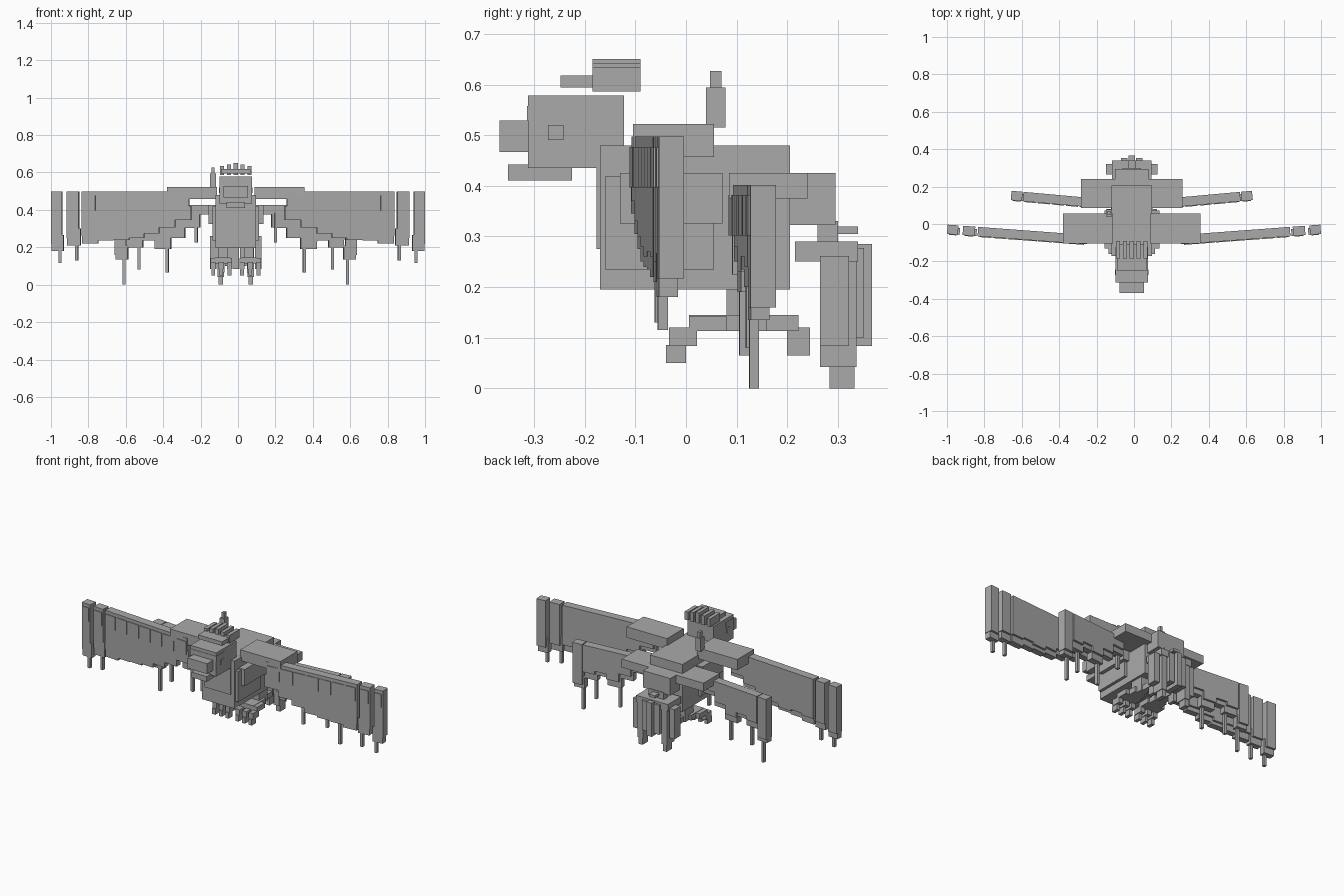
import bpy, bmesh, math
from mathutils import Matrix, Vector

if "Cube" in bpy.data.objects:
    bpy.data.objects.remove(bpy.data.objects["Cube"])

grey = bpy.data.materials.new("plain grey")
grey.use_nodes = True
grey.diffuse_color = (0.4, 0.4, 0.4, 1)
grey.node_tree.nodes["Principled BSDF"].inputs["Base Color"].default_value = (0.4, 0.4, 0.4, 1)

C = -0.012  # body centre line


def boxes(name, specs, turn=0.0):
    """One object from boxes (x0, x1, y0, y1, z0, z1), each turned about its own upright axis."""
    bm = bmesh.new()
    for x0, x1, y0, y1, z0, z1 in specs:
        mid = Vector(((x0 + x1) / 2, (y0 + y1) / 2, (z0 + z1) / 2))
        size = (abs(x1 - x0), y1 - y0, z1 - z0, 1)
        m = Matrix.Translation(mid) @ Matrix.Rotation(turn, 4, 'Z') @ Matrix.Diagonal(size)
        bmesh.ops.create_cube(bm, size=1, matrix=m)
    me = bpy.data.meshes.new(name)
    bm.to_mesh(me)
    bm.free()
    me.materials.append(grey)
    ob = bpy.data.objects.new(name, me)
    bpy.context.collection.objects.link(ob)
    return ob


def mid(name, half, *yz):
    return boxes(name, [(C - half, C + half, *yz)])


# Body and head
mid("body", 0.108, -0.17, 0.205, 0.195, 0.48)
mid("breast_plate", 0.085, -0.177, -0.16, 0.275, 0.435)
mid("tail_base", 0.09, 0.18, 0.295, 0.323, 0.425)
mid("head", 0.086, -0.312, -0.122, 0.435, 0.578)
mid("upper_beak", 0.065, -0.368, -0.30, 0.467, 0.529)
mid("lower_beak", 0.05, -0.352, -0.225, 0.41, 0.442)
mid("brow", 0.088, -0.314, -0.235, 0.529, 0.558)

# Crest: a flat plate crossed by five ridges
mid("crest_plate", 0.08, -0.248, -0.107, 0.594, 0.618)
boxes("crest_feathers", [(C + i * 0.037 - 0.011, C + i * 0.037 + 0.011, -0.185, -0.09,
                          0.586, 0.65 - 0.008 * abs(i)) for i in range(-2, 3)])

# Perched post on the right shoulder
boxes("shoulder_post", [(-0.15, -0.118, 0.04, 0.078, 0.515, 0.594),
                        (-0.142, -0.126, 0.047, 0.07, 0.594, 0.627)])

# Front wing slats from tip to root: inner x, outer x, bottom of panel, bottom of lower step, spike (0 = none)
FRONT = [(0.94, 0.998, 0.217, 0.18, 0.115),
         (0.85, 0.915, 0.25, 0.21, 0.13),
         (0.755, 0.835, 0.26, 0.22, 0),
         (0.675, 0.76, 0.27, 0.235, 0),
         (0.59, 0.68, 0.26, 0.24, 0),
         (0.51, 0.60, 0.28, 0.25, 0),
         (0.43, 0.52, 0.30, 0.275, 0),
         (0.345, 0.44, 0.33, 0.305, 0),
         (0.26, 0.355, 0.37, 0.345, 0)]
# Hind wing slats, measured from the centre line
HIND = [(0.585, 0.645, 0.16, 0.135, 0.0),
        (0.505, 0.58, 0.24, 0.20, 0.08),
        (0.43, 0.51, 0.26, 0.235, None),
        (0.355, 0.435, 0.23, 0.19, 0.065),
        (0.28, 0.36, 0.28, 0.25, None),
        (0.20, 0.285, 0.335, 0.305, 0.225)]


def wing(name, slats, side, centre, top, y_at, slope):
    panels, steps, spikes, coverts = [], [], [], []
    for a, b, z1, z2, z3 in slats:
        y = y_at(a + (b - a) / 2)
        x0, x1 = sorted((centre + side * a, centre + side * b))
        panels.append((x0, x1, y - 0.025, y + 0.025, z1, top))
        inner = side * 0.012
        steps.append((x0 + 0.003 - max(inner, 0), x1 - 0.003 - min(inner, 0),
                      y - 0.025, y + 0.012, z2, z1 + 0.05))
        coverts.append((x0 + 0.008, x1 - 0.008, y - 0.029, y - 0.02, top - 0.10, top - 0.02))
        if z3 is not None and z3 < z2 and (z3 > 0 or z2 < 0.17):
            sx = centre + side * (a + 0.012)
            spikes.append((sx - 0.008, sx + 0.008, y - 0.025, y - 0.006, z3, z2 + 0.02))
    for part, specs in (("panels", panels), ("steps", steps), ("spikes", spikes), ("coverts", coverts)):
        boxes(f"{name}_{part}", specs, side * math.atan(slope))


for side, tag in ((1, "left"), (-1, "right")):
    def pair(name, *specs):
        boxes(f"{tag}_{name}", [(C + side * a, C + side * b, *r) for a, b, *r in specs])

    # Eyes and flank pads
    pair("eye", (0.08, 0.09, -0.273, -0.242, 0.49, 0.52))
    pair("flank", (0.10, 0.125, -0.16, 0.055, 0.235, 0.418),
         (0.10, 0.147, -0.13, 0.072, 0.325, 0.425))

    # Shoulders and wings
    pair("front_shoulder", (0.10, 0.367, -0.105, 0.055, 0.457, 0.522))
    pair("hind_shoulder", (0.08, 0.272, 0.085, 0.24, 0.375, 0.425))
    wing(f"{tag}_front_wing", FRONT, side, 0, 0.497,
         lambda x: -0.083 + (x - 0.26) * 0.074, 0.074)
    wing(f"{tag}_hind_wing", HIND, side, C, 0.402,
         lambda x: 0.118 + (x - 0.26) * 0.09, 0.09)

    # Leg, foot, and clawed toes
    pair("leg", (0.045, 0.095, 0.08, 0.16, 0.113, 0.2))
    pair("foot", (0.03, 0.11, 0.006, 0.125, 0.113, 0.145))
    for i in range(3):
        x = 0.033 + i * 0.044
        pair(f"toe_{i + 1}", (x - 0.014, x + 0.014, -0.034, 0.022, 0.083, 0.12),
             (x - 0.014, x + 0.014, 0.006, 0.08, 0.113, 0.143),
             (x - 0.01, x + 0.01, -0.04, 0.0, 0.05, 0.085))
    pair("back_toe", (0.055, 0.085, 0.15, 0.222, 0.113, 0.145),
         (0.06, 0.08, 0.2, 0.245, 0.065, 0.12))

# Tail: crossbar, small top fin and a fan of hanging feathers
mid("tail_bar", 0.105, 0.215, 0.34, 0.25, 0.29)
mid("tail_fin", 0.02, 0.29, 0.34, 0.305, 0.32)
mid("tail_stem", 0.05, 0.26, 0.30, 0.28, 0.33)
feathers = []
for i in range(-3, 4):
    k = abs(i)
    x, back = C + i * 0.04, 0.367 - 0.015 * k
    feathers.append((x - 0.017, x + 0.017, 0.265, back, (0.083, 0.1, 0.042, 0.083)[k], 0.285 - 0.008 * k))
    if k == 2:  # long tips
        feathers.append((x - 0.013, x + 0.013, 0.283, back - 0.004, 0.0, 0.05))
boxes("tail_feathers", feathers)
